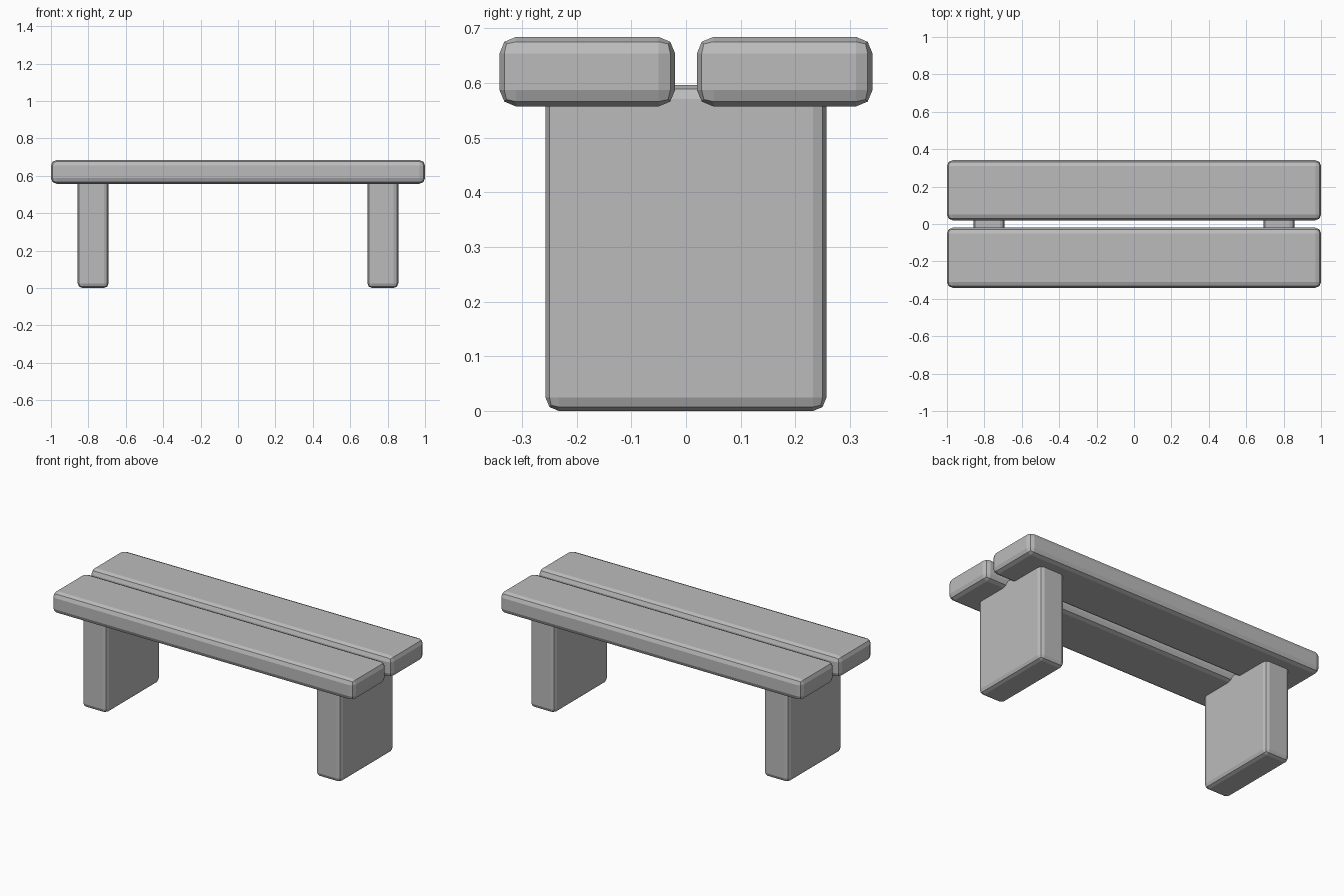
import bpy

if "Cube" in bpy.data.objects:
    bpy.data.objects.remove(bpy.data.objects["Cube"])

# One grey stone colour for the whole bench
stone = bpy.data.materials.new("grey_stone")
stone.diffuse_color = (0.5, 0.5, 0.5, 1)
stone.use_nodes = True
stone.node_tree.nodes["Principled BSDF"].inputs["Base Color"].default_value = stone.diffuse_color


def block(name, low, high, bevel):
    """Box between two corners with chamfered, two-step edges."""
    centre = [(a + b) / 2 for a, b in zip(low, high)]
    bpy.ops.mesh.primitive_cube_add(size=1, location=centre)
    obj = bpy.context.object
    obj.name = name
    obj.scale = [b - a for a, b in zip(low, high)]
    bpy.ops.object.transform_apply(location=False, rotation=False, scale=True)
    mod = obj.modifiers.new("rounded_edges", 'BEVEL')
    mod.width = bevel
    mod.segments = 2
    obj.data.materials.append(stone)
    return obj


# Two long seat slabs with a narrow gap between them
block("seat_slab_front", (-1, -0.341, 0.557), (1, -0.02, 0.684), 0.03)
block("seat_slab_back", (-1, 0.02, 0.557), (1, 0.341, 0.684), 0.03)

# Two upright slab legs, reaching a little way into the seat
block("leg_left", (-0.857, -0.257, 0), (-0.692, 0.257, 0.596), 0.025)
block("leg_right", (0.692, -0.257, 0), (0.857, 0.257, 0.596), 0.025)
